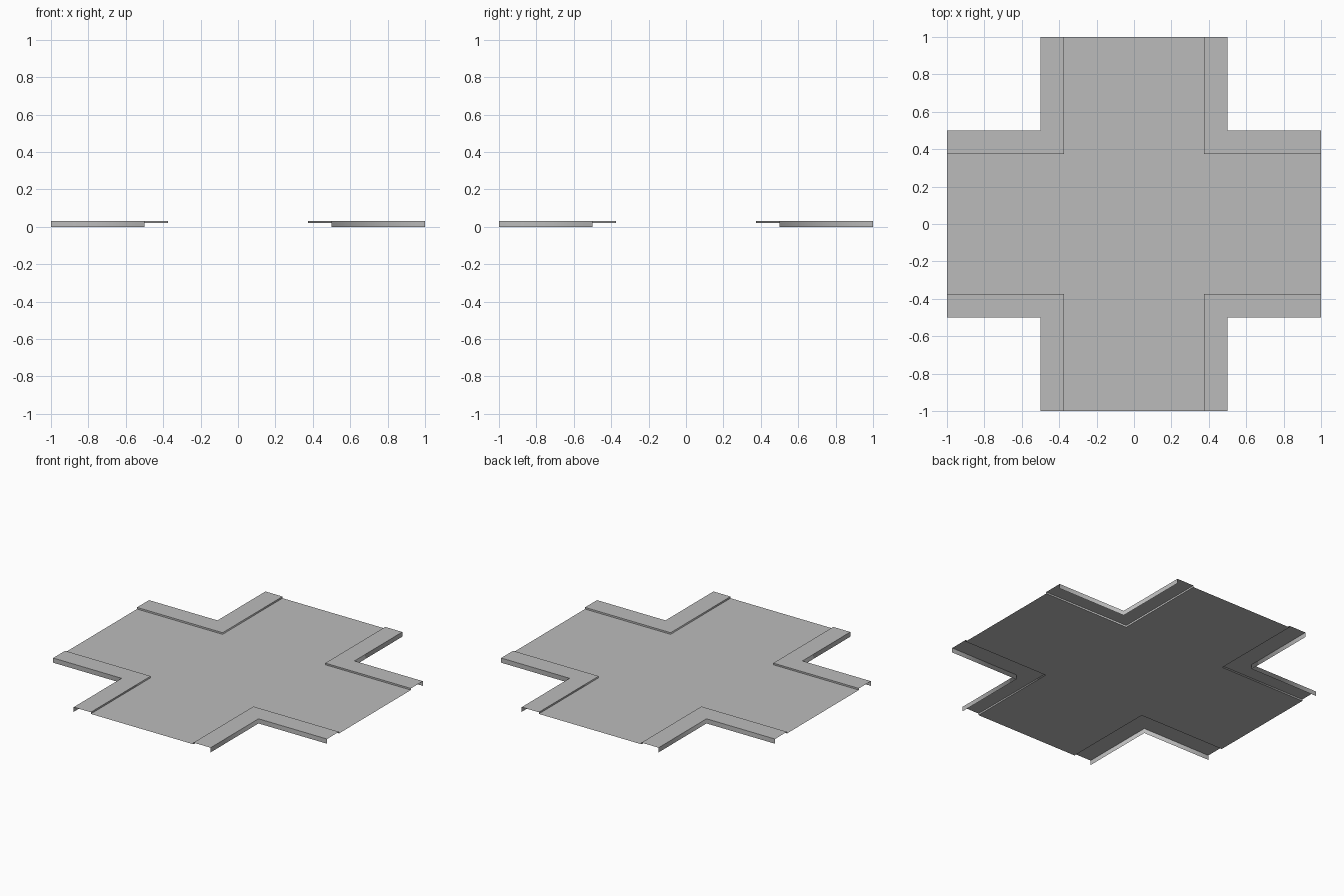
import bpy, bmesh
from math import radians
from mathutils import Matrix

if "Cube" in bpy.data.objects:
    bpy.data.objects.remove(bpy.data.objects["Cube"], do_unlink=True)

ROAD_HALF, OUTER_HALF, END = 0.375, 0.5, 1.0
ROAD_Z, PAVEMENT_Z = 0.02, 0.031

grey = bpy.data.materials.new("concrete_grey")
grey.use_nodes = True
colour = (0.5, 0.5, 0.5, 1)
grey.diffuse_color = colour
grey.node_tree.nodes["Principled BSDF"].inputs["Base Color"].default_value = colour


def make_object(name, bm):
    mesh = bpy.data.meshes.new(name)
    bm.to_mesh(mesh)
    bm.free()
    mesh.materials.append(grey)
    obj = bpy.data.objects.new(name, mesh)
    bpy.context.collection.objects.link(obj)


# Road: cross-shaped sheet, a three by three grid without its corners
bm = bmesh.new()
lines = (-END, -ROAD_HALF, ROAD_HALF, END)
grid = [[bm.verts.new((x, y, ROAD_Z)) for y in lines] for x in lines]
for i in range(3):
    for j in range(3):
        if i == 1 or j == 1:
            bm.faces.new((grid[i][j], grid[i + 1][j], grid[i + 1][j + 1], grid[i][j + 1]))
bmesh.ops.delete(bm, geom=[v for v in bm.verts if not v.link_faces], context='VERTS')
make_object("road", bm)

# Pavements: kerb, walkway and outer skirt swept around each inner corner
profile = ((ROAD_HALF, ROAD_Z), (ROAD_HALF, PAVEMENT_Z),
           (OUTER_HALF, PAVEMENT_Z), (OUTER_HALF, 0))
names = ("back_left", "back_right", "front_right", "front_left")
for turn, name in enumerate(names):
    bm = bmesh.new()
    rows = [[bm.verts.new(p) for p in ((END, o, z), (o, o, z), (o, END, z))]
            for o, z in profile]
    for a, b in zip(rows, rows[1:]):
        for k in range(2):
            face = bm.faces.new((a[k], a[k + 1], b[k + 1], b[k]))
            face.smooth = True
    # Walls blend around the corner, walkway edges stay crisp
    bm.normal_update()
    for edge in bm.edges:
        if len(edge.link_faces) == 2:
            f, g = edge.link_faces
            edge.smooth = (abs(f.normal.z) > 0.5) == (abs(g.normal.z) > 0.5)
    # Walkway must face up
    if any(f.normal.z < -0.5 for f in bm.faces):
        bmesh.ops.reverse_faces(bm, faces=bm.faces[:])
    bmesh.ops.rotate(bm, verts=bm.verts, matrix=Matrix.Rotation(radians(90 * turn), 3, 'Z'))
    make_object("pavement_" + name, bm)
